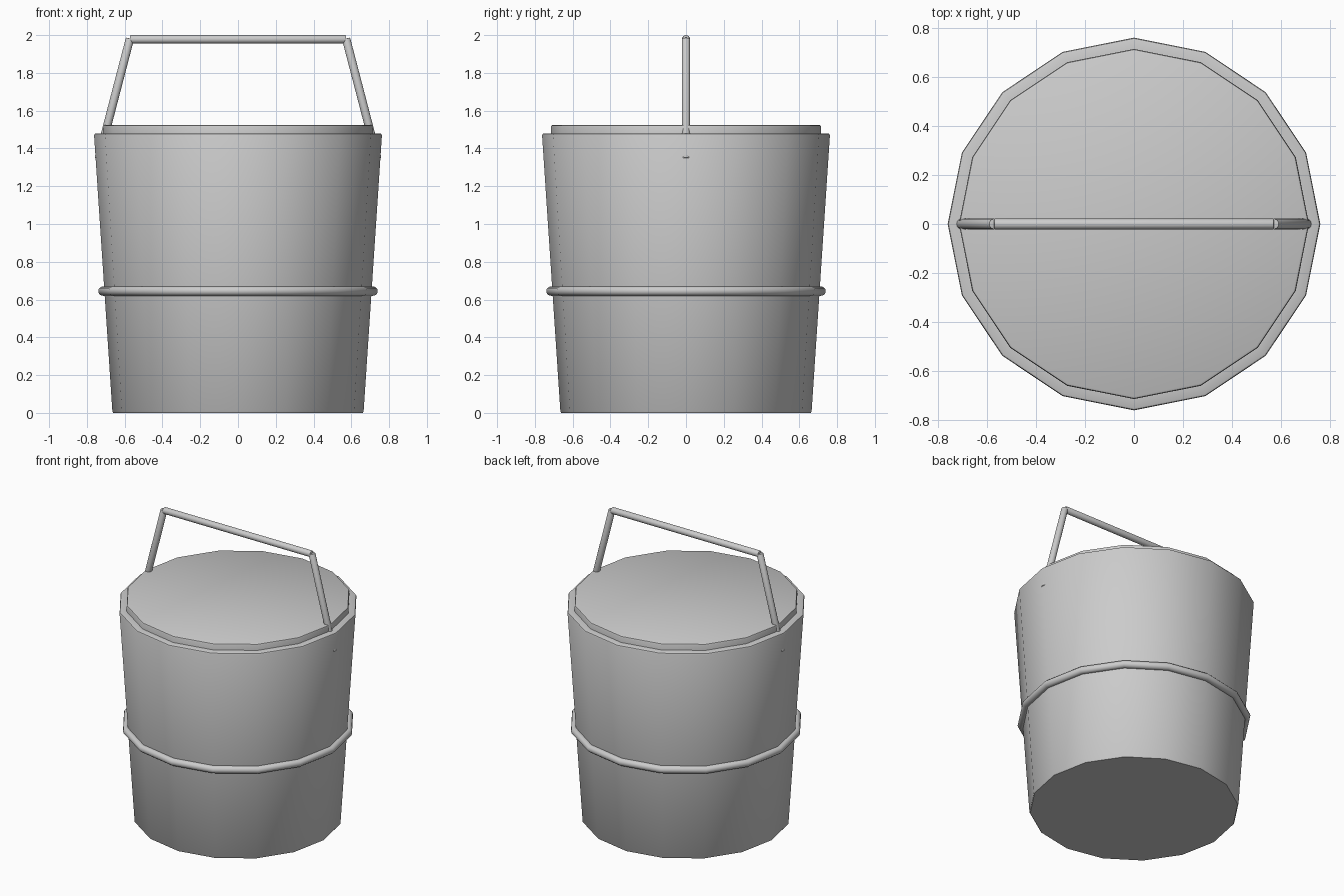
import bpy, bmesh
from math import sin, cos, tau, radians
from mathutils import Vector

if "Cube" in bpy.data.objects:
    bpy.data.objects.remove(bpy.data.objects["Cube"])

SIDES = 16


def finish(name, bm):
    bmesh.ops.recalc_face_normals(bm, faces=bm.faces)
    mesh = bpy.data.meshes.new(name)
    bm.to_mesh(mesh)
    bm.free()
    ob = bpy.data.objects.new(name, mesh)
    bpy.context.collection.objects.link(ob)
    bpy.ops.object.select_all(action='DESELECT')
    ob.select_set(True)
    bpy.context.view_layer.objects.active = ob
    bpy.ops.object.shade_smooth_by_angle(angle=radians(35))
    return ob


def lathe(name, profile, closed=False):
    """Revolve (radius, z) points around z; open profiles get end caps."""
    bm = bmesh.new()
    rings = [[bm.verts.new((r * cos(tau * i / SIDES), r * sin(tau * i / SIDES), z))
              for i in range(SIDES)] for r, z in profile]
    pairs = list(zip(rings, rings[1:]))
    if closed:
        pairs.append((rings[-1], rings[0]))
    for a, b in pairs:
        for i in range(SIDES):
            j = (i + 1) % SIDES
            bm.faces.new((a[i], a[j], b[j], b[i]))
    if not closed:
        bm.faces.new(rings[0])
        bm.faces.new(rings[-1])
    return finish(name, bm)


def rod(name, start, end, radius=0.022, chamfer=0.005):
    """Round bar with softened ends between two points."""
    start, end = Vector(start), Vector(end)
    axis = end - start
    bm = bmesh.new()
    bmesh.ops.create_cone(bm, cap_ends=True, segments=SIDES, radius1=radius,
                          radius2=radius, depth=axis.length)
    caps = [e for e in bm.edges if abs(e.verts[0].co.z - e.verts[1].co.z) < 1e-5]
    bmesh.ops.bevel(bm, geom=caps, offset=chamfer, segments=2, profile=0.5,
                    affect='EDGES')
    ob = finish(name, bm)
    ob.location = (start + end) / 2
    ob.rotation_euler = axis.to_track_quat('Z', 'Y').to_euler()
    return ob


# Tapered bucket with a rounded rim, hollow inside
lathe("bucket_body", [
    (0.66, 0.0), (0.665, 0.007), (0.762, 1.47), (0.759, 1.477), (0.752, 1.48),
    (0.700, 1.48), (0.610, 0.06)])

# Lid seated in the rim
lathe("lid", [
    (0.70, 1.44), (0.716, 1.45), (0.716, 1.513), (0.713, 1.521), (0.705, 1.525)])

# Hoop around the body
lathe("hoop", [(0.715 + 0.025 * cos(tau * k / 12), 0.645 + 0.025 * sin(tau * k / 12))
               for k in range(12)], closed=True)

# Handle: two slanted arms pushed through the wall and a grip bar
for side, sx in (("left", -1), ("right", 1)):
    rod(f"handle_arm_{side}", (sx * 0.738, 0, 1.345), (sx * 0.572, 0, 1.982))
rod("handle_grip", (-0.572, 0, 1.978), (0.572, 0, 1.978))
